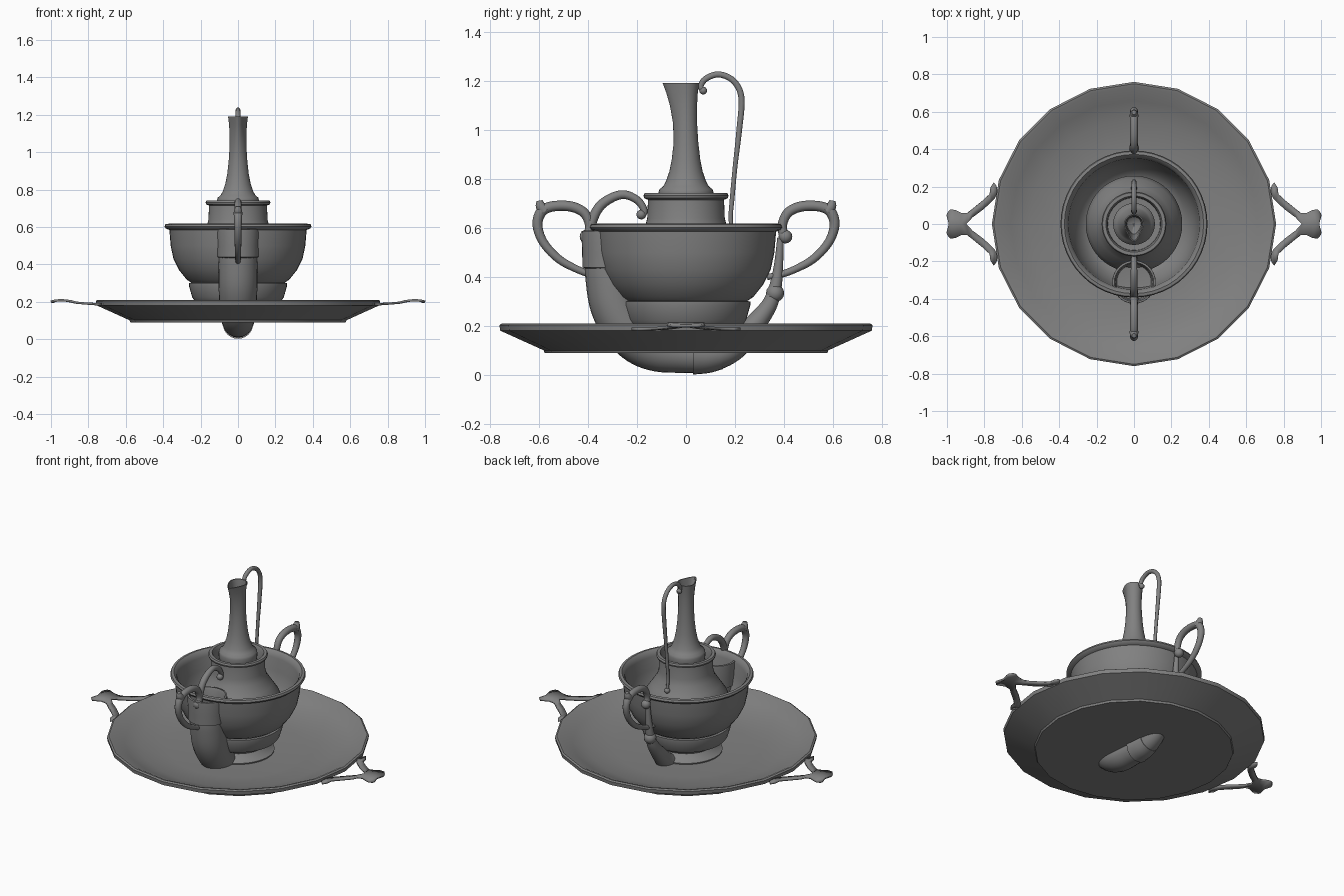
import bpy, bmesh, math
from mathutils import Vector

if "Cube" in bpy.data.objects:
    bpy.data.objects.remove(bpy.data.objects["Cube"])

metal = bpy.data.materials.new("dull_grey_metal")
metal.use_nodes = True
metal.diffuse_color = (0.22, 0.22, 0.22, 1)
metal.node_tree.nodes["Principled BSDF"].inputs["Base Color"].default_value = metal.diffuse_color


def finish(bm, name, angle=40):
    bmesh.ops.remove_doubles(bm, verts=bm.verts, dist=1e-5)
    bmesh.ops.recalc_face_normals(bm, faces=bm.faces)
    mesh = bpy.data.meshes.new(name)
    bm.to_mesh(mesh)
    bm.free()
    mesh.materials.append(metal)
    obj = bpy.data.objects.new(name, mesh)
    bpy.context.collection.objects.link(obj)
    bpy.ops.object.select_all(action="DESELECT")
    obj.select_set(True)
    bpy.context.view_layer.objects.active = obj
    bpy.ops.object.shade_smooth_by_angle(angle=math.radians(angle))
    return obj


def skin(bm, rings, closed=True):
    """Bridge consecutive rings of points with quads."""
    rows = [[bm.verts.new(p) for p in ring] for ring in rings]
    n = len(rows[0])
    for a, b in zip(rows, rows[1:]):
        for i in range(n if closed else n - 1):
            j = (i + 1) % n
            bm.faces.new((a[i], a[j], b[j], b[i]))
    return rows


def lathe(name, profile, sides=48, y=0, shape=None, angle=40):
    """Revolve (radius, z) points around a vertical axis."""
    bm = bmesh.new()
    turns = [math.tau * i / sides for i in range(sides)]
    skin(bm, [[(max(r, 1e-7) * math.sin(t), y - max(r, 1e-7) * math.cos(t), z)
               for t in turns] for r, z in profile])
    if shape:
        for v in bm.verts:
            shape(v)
    bmesh.ops.remove_doubles(bm, verts=bm.verts, dist=1e-5)
    bmesh.ops.dissolve_degenerate(bm, edges=bm.edges, dist=1e-6)
    return finish(bm, name, angle)


def smooth_path(pts, steps):
    """Catmull-Rom interpolation through the given points."""
    p = [Vector(q) for q in pts]
    p = [2 * p[0] - p[1]] + p + [2 * p[-1] - p[-2]]
    out = []
    for a, b, c, d in zip(p, p[1:], p[2:], p[3:]):
        for k in range(steps):
            t = k / steps
            out.append(0.5 * (2 * b + (c - a) * t + (2 * a - 5 * b + 4 * c - d) * t * t
                              + (3 * b - a - 3 * c + d) * t ** 3))
    return out + [p[-2]]


def tube(name, pts, sides=12, steps=5, flip=1, flat=1):
    """Sweep a circle along (y, z, radius) points in the middle plane."""
    path = smooth_path(pts, steps)
    rings = []
    for i, q in enumerate(path):
        d = path[min(i + 1, len(path) - 1)] - path[max(i - 1, 0)]
        n = Vector((-d.y, d.x)).normalized()
        ring = []
        for k in range(sides):
            t = math.tau * k / sides
            s = math.sin(t) * q.z
            ring.append((math.cos(t) * q.z * flat, flip * (q.x + n.x * s), q.y + n.y * s))
        rings.append(ring)
    bm = bmesh.new()
    rows = skin(bm, rings)
    bm.faces.new(rows[0])
    bm.faces.new(rows[-1])
    return finish(bm, name, 50)


def ball(name, y, z, r):
    bm = bmesh.new()
    bmesh.ops.create_uvsphere(bm, u_segments=14, v_segments=8, radius=r)
    bmesh.ops.translate(bm, verts=bm.verts, vec=(0, y, z))
    return finish(bm, name)


# Twenty-sided dished tray
lathe("tray", [(0, .09), (.575, .09), (.58, .102), (.757, .182), (.76, .205), (.75, .211),
               (.735, .208), (.66, .172), (.56, .138), (.4, .124), (0, .12)], sides=20)

# Flat forked tray grips: outer and inner edge of one arm, mirrored to the other
arm = [((.735, .205), (.728, .17), .188), ((.75, .222), (.735, .155), .188),
       ((.768, .195), (.745, .135), .188), ((.772, .16), (.765, .115), .189),
       ((.81, .125), (.81, .075), .191), ((.865, .08), (.865, .035), .196),
       ((.89, .06), (.897, 0), .203), ((.925, .06), (.925, 0), .208),
       ((.955, .075), (.955, 0), .209), ((.98, .078), (.975, 0), .206),
       ((.997, .06), (.985, 0), .202), ((1, .045), (.988, 0), .2)]
for side, sx in (("left", 1), ("right", -1)):
    bm = bmesh.new()
    for sy in (1, -1):
        skin(bm, [[(sx * o[0], sy * o[1], z), (sx * i[0], sy * i[1], z)] for o, i, z in arm], False)
    bmesh.ops.remove_doubles(bm, verts=bm.verts, dist=1e-5)
    grip = finish(bm, side + "_tray_grip")
    solid = grip.modifiers.new("thickness", "SOLIDIFY")
    solid.thickness = .012
    solid.offset = 0

# Footed bowl with a rolled rim and hollow inside
lathe("bowl", [(0, .125), (.21, .12), (.212, .13), (.185, .145), (.165, .17), (.18, .195),
               (.235, .21), (.245, .225), (.262, .285), (.262, .3), (.25, .303), (.275, .32),
               (.315, .37), (.345, .43), (.36, .5), (.367, .585), (.385, .592), (.393, .603),
               (.388, .615), (.372, .618), (.358, .605), (.35, .58), (.343, .5), (.325, .43),
               (.295, .37), (.25, .325), (.15, .31), (0, .308)])

# Jar standing in the bowl, open at the collar
lathe("jar", [(0, .31), (.17, .315), (.22, .34), (.255, .39), (.258, .43), (.24, .49),
              (.2, .55), (.168, .6), (.158, .64), (.155, .715), (.17, .722), (.173, .732),
              (.168, .742), (.15, .742), (.142, .725), (.14, .66), (0, .65)])


def spout(v):
    # Pull the front of the mouth into a pointed lip
    if v.co.y < 0 and v.co.z > .95:
        k = max(0, -v.co.y / math.hypot(v.co.x, v.co.y)) ** 4
        v.co.y -= .042 * k * ((v.co.z - .95) / .24) ** 1.5


# Slender flask with a pouring lip
lathe("flask", [(0, .655), (.1, .66), (.112, .72), (.112, .745), (.108, .758), (.093, .77),
                (.082, .79), (.068, .83), (.058, .88), (.05, .95), (.045, 1.03), (.045, 1.1),
                (.048, 1.15), (.053, 1.19), (.047, 1.19), (.041, 1.15), (.038, 1.08),
                (0, 1.05)], sides=32, shape=spout)

# Tall wire handle of the flask with curled end
tube("flask_handle", [(.078, 1.155, .012), (.06, 1.175, .012), (.08, 1.208, .013),
                      (.135, 1.226, .013), (.195, 1.198, .013), (.226, 1.13, .013),
                      (.217, 1.0, .012), (.2, .85, .01), (.188, .72, .01),
                      (.182, .64, .009), (.19, .57, .009)], sides=10)
ball("flask_handle_curl", .07, 1.16, .016)
ball("flask_handle_foot", .19, .57, .017)

# Mirrored pair of bowl handles, each with a scroll and a corner knob
for side, f in (("front", -1), ("back", 1)):
    tube(side + "_bowl_handle", [(.4, .565, .02), (.392, .61, .019), (.415, .662, .02),
                                 (.47, .688, .021), (.545, .688, .021), (.59, .665, .022),
                                 (.605, .61, .02), (.58, .54, .018), (.52, .475, .017),
                                 (.45, .435, .015), (.39, .412, .014), (.33, .4, .012)], flip=f)
    tube(side + "_bowl_handle_knob", [(.575, .668, .024), (.592, .69, .021), (.597, .712, .012)],
         flip=f, steps=3)
    ball(side + "_bowl_handle_scroll", f * .405, .565, .028)

# Curved horn passing below the tray and tapering up behind the bowl
tube("horn", [(-.308, .47, .104), (-.305, .4, .105), (-.288, .29, .104), (-.245, .2, .1),
              (-.185, .135, .094), (-.11, .1, .086), (-.02, .087, .077), (.06, .083, .072),
              (.13, .09, .066), (.2, .122, .056), (.265, .19, .046), (.322, .26, .036),
              (.35, .31, .03), (.368, .38, .024), (.378, .46, .018), (.385, .56, .013)],
     sides=24)
tube("horn_band", [(.03, .084, .081), (.085, .084, .075), (.14, .093, .068)], sides=24)
ball("horn_tail_knob", .363, .335, .037)

# Collar and hollow mouth of the horn
lathe("horn_mouth", [(.1, .435), (.112, .44), (.113, .5), (.116, .57), (.115, .588), (.105, .59),
                     (.098, .575), (.092, .5), (0, .49)], sides=32, y=-.31)

# Arched handle of the horn with a curled tip
tube("horn_handle", [(-.405, .45, .012), (-.4, .53, .018), (-.385, .62, .02), (-.345, .695, .02),
                     (-.265, .736, .018), (-.2, .715, .016), (-.17, .67, .014),
                     (-.185, .645, .013)])
ball("horn_handle_curl", -.182, .655, .02)
